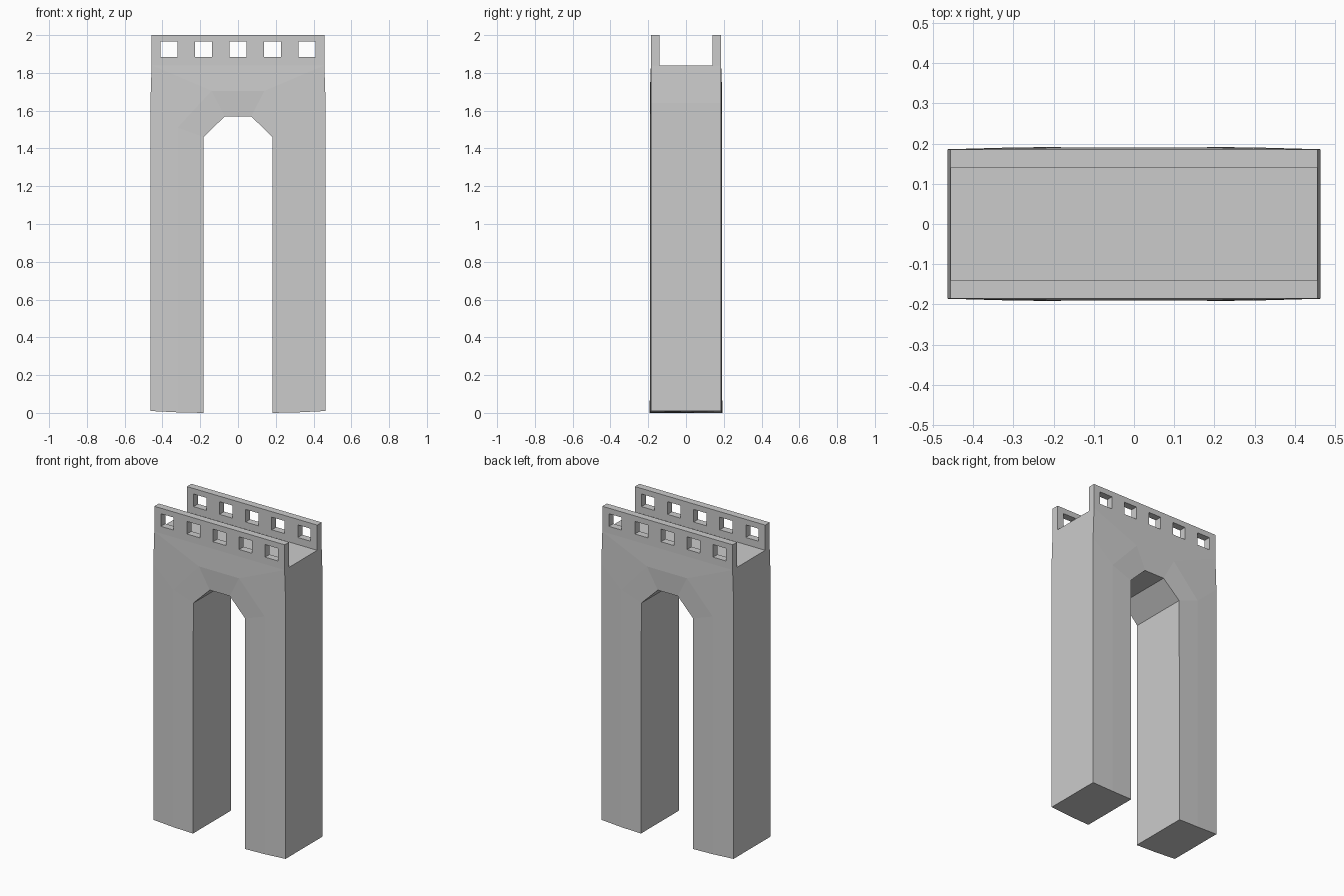
import bpy
import bmesh

if "Cube" in bpy.data.objects:
    bpy.data.objects.remove(bpy.data.objects["Cube"])


def finish(bm, name):
    bmesh.ops.remove_doubles(bm, verts=bm.verts, dist=1e-5)
    bmesh.ops.recalc_face_normals(bm, faces=bm.faces)
    mesh = bpy.data.meshes.new(name)
    bm.to_mesh(mesh)
    bm.free()
    obj = bpy.data.objects.new(name, mesh)
    bpy.context.collection.objects.link(obj)
    return obj


def full_ring(half):
    # right half (x, depth, z) from foot to crown, then mirrored back down
    return half + [(-x, d, z) for x, d, z in reversed(half)]


# Arch body: three concentric outlines, from the opening to the outer edge
rings = [full_ring(h) for h in (
    [(0.182, 0.192, 0), (0.182, 0.188, 1.46), (0.07, 0.182, 1.57)],
    [(0.32, 0.19, 0.003), (0.32, 0.19, 1.51), (0.14, 0.191, 1.705)],
    [(0.464, 0.186, 0.01), (0.464, 0.186, 1.64), (0.457, 0.186, 1.84)],
)]
bm = bmesh.new()
sides = [[[bm.verts.new((x, s * d, z)) for x, d, z in ring] for ring in rings]
         for s in (-1, 1)]
front, back = sides
# faceted front and back
for side in sides:
    for inner, outer in zip(side, side[1:]):
        for i in range(5):
            bm.faces.new((inner[i], inner[i + 1], outer[i + 1], outer[i]))
# opening soffit, outer sides and deck
for k in (0, 2):
    for i in range(5):
        bm.faces.new((front[k][i], front[k][i + 1], back[k][i + 1], back[k][i]))
# curved undersides of the legs
for i in (0, 5):
    bm.faces.new([front[k][i] for k in range(3)] + [back[k][i] for k in (2, 1, 0)])
finish(bm, "arch_body")


# Parapet walls pierced by five square openings
def parapet(name, y0, y1):
    xs = [-0.457]
    for i in range(5):
        c = (i - 2) * 0.183
        xs += [c - 0.045, c + 0.045]
    xs.append(0.457)
    zs = [1.84, 1.885, 1.965, 2.0]
    bm = bmesh.new()
    grid = [[bm.verts.new((x, y0, z)) for x in xs] for z in zs]
    for j in range(3):
        for i in range(len(xs) - 1):
            if j == 1 and i % 2 == 1:
                continue
            bm.faces.new((grid[j][i], grid[j][i + 1],
                          grid[j + 1][i + 1], grid[j + 1][i]))
    ext = bmesh.ops.extrude_face_region(bm, geom=bm.faces[:], use_keep_orig=True)
    moved = [v for v in ext["geom"] if isinstance(v, bmesh.types.BMVert)]
    bmesh.ops.translate(bm, verts=moved, vec=(0, y1 - y0, 0))
    finish(bm, name)


parapet("front_parapet", -0.186, -0.141)
parapet("back_parapet", 0.141, 0.186)
